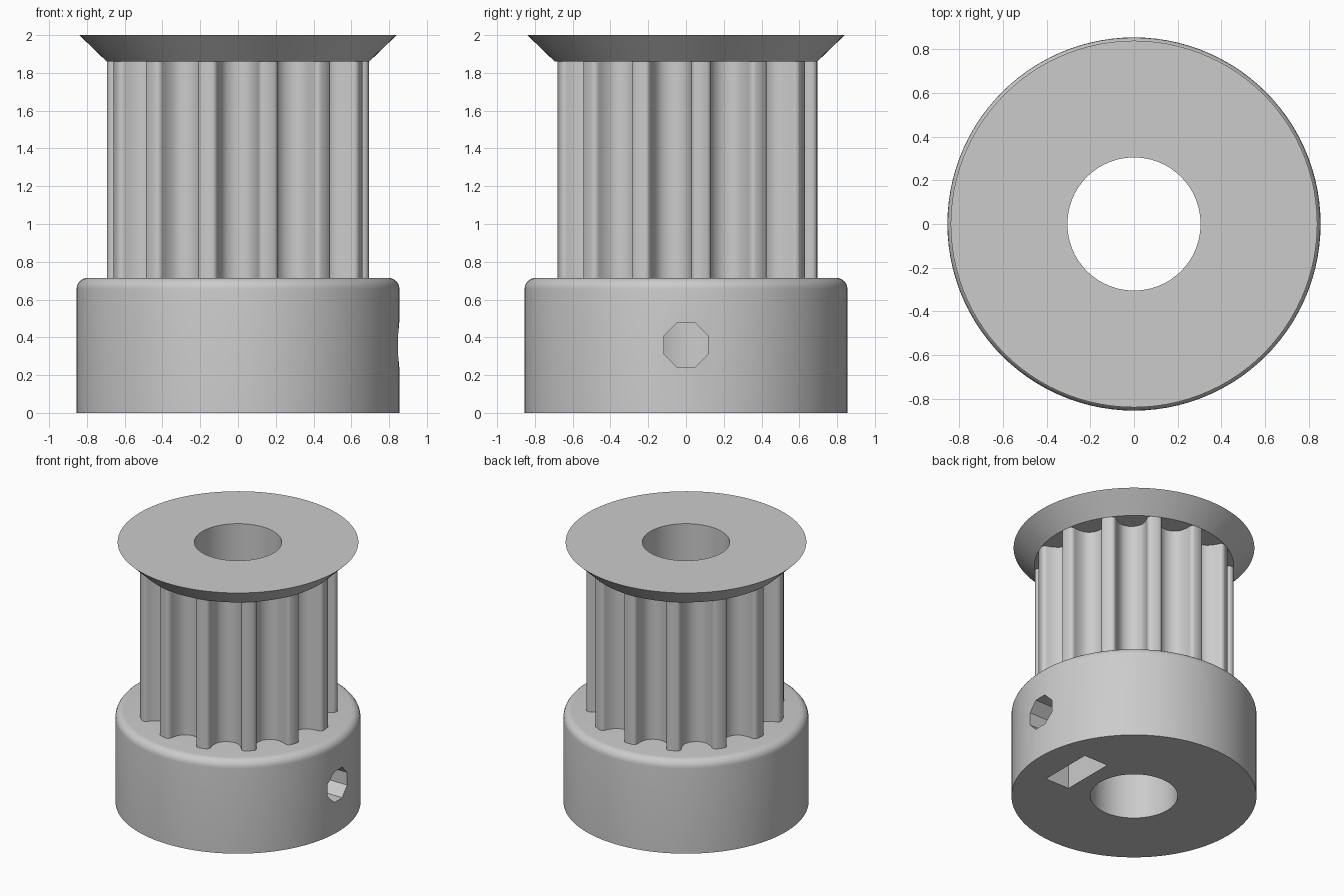
import bpy, bmesh, math
from mathutils import Vector, Matrix

cube = bpy.data.objects.get("Cube")
if cube:
    bpy.data.objects.remove(cube, do_unlink=True)

# One plain material
grey = bpy.data.materials.new("light_grey")
grey.use_nodes = True
grey.diffuse_color = (0.6, 0.6, 0.6, 1)
grey.node_tree.nodes["Principled BSDF"].inputs["Base Color"].default_value = (0.6, 0.6, 0.6, 1)

SEGMENTS = 104
TEETH = 13
BORE = 0.305
HUB_R, HUB_TOP, FILLET = 0.855, 0.715, 0.06
TOOTH_R, FLANGE_Z = 0.695, 1.86
SCREW_Z = 0.36


def ring(radius, z, count=SEGMENTS, phase=0.0):
    step = math.tau / count
    return [Vector((radius * math.cos(step * (i + phase)),
                    radius * math.sin(step * (i + phase)), z)) for i in range(count)]


def loft(name, loops):
    """Closed solid skinned over a stack of matching loops."""
    bm = bmesh.new()
    rows = [[bm.verts.new(p) for p in loop] for loop in loops]
    n = len(rows[0])
    for low, high in zip(rows, rows[1:]):
        for i in range(n):
            j = (i + 1) % n
            bm.faces.new((low[i], low[j], high[j], high[i]))
    bm.faces.new(rows[0][::-1])
    bm.faces.new(rows[-1])
    bmesh.ops.recalc_face_normals(bm, faces=bm.faces)
    mesh = bpy.data.meshes.new(name)
    bm.to_mesh(mesh)
    bm.free()
    mesh.materials.append(grey)
    obj = bpy.data.objects.new(name, mesh)
    bpy.context.collection.objects.link(obj)
    return obj


def activate(obj):
    bpy.ops.object.select_all(action='DESELECT')
    obj.select_set(True)
    bpy.context.view_layer.objects.active = obj


def cut(obj, cutter):
    mod = obj.modifiers.new("cut", 'BOOLEAN')
    mod.operation = 'DIFFERENCE'
    mod.solver = 'EXACT'
    mod.object = cutter
    activate(obj)
    bpy.ops.object.modifier_apply(modifier=mod.name)


# Hub with a rounded top edge
fillet = [ring(HUB_R - FILLET + FILLET * math.cos(a), HUB_TOP - FILLET + FILLET * math.sin(a))
          for a in (math.radians(15 * i) for i in range(7))]
hub = loft("hub", [ring(HUB_R, 0)] + fillet)

# Toothed column: rounded grooves with a small lip on each side
half = [(0.138, 0), (0.127, 0.002), (0.118, 0.007), (0.111, 0.016), (0.108, 0.026),
        (0.103, 0.049), (0.095, 0.071), (0.085, 0.091), (0.072, 0.111),
        (0.056, 0.123), (0.038, 0.132), (0.019, 0.138)]
groove = [(-x, d) for x, d in half] + [(0, 0.139)] + half[::-1]
chord_r = math.sqrt(TOOTH_R ** 2 - half[0][0] ** 2)
outline = []
for k in range(TEETH):
    turn = Matrix.Rotation(math.tau * k / TEETH, 3, 'Z')
    outline += [turn @ Vector((x, d - chord_r, 0)) for x, d in groove]
    land = math.tau * (k + 0.5) / TEETH
    outline.append(Vector((TOOTH_R * math.sin(land), -TOOTH_R * math.cos(land), 0)))
column = loft("toothed_column", [[p + Vector((0, 0, z)) for p in outline]
                                 for z in (HUB_TOP, FLANGE_Z)])

# Conical belt flange
flange = loft("belt_flange", [ring(TOOTH_R, FLANGE_Z), ring(0.84, 2.0)])

# Cutters: shaft bore, set screw hole and nut slot
bore = loft("bore_cutter", [ring(BORE, -0.2), ring(BORE, 2.2)])
screw = loft("screw_cutter", [[Vector((x, p.x, p.y + SCREW_Z)) for p in ring(0.127, 0, 8, 0.5)]
                              for x in (0, 1)])
slot_shape = [(-0.21, -0.1), (0.21, -0.1), (0.21, 0.48), (0, 0.6), (-0.21, 0.48)]
slot = loft("nut_slot_cutter", [[Vector((x, y, z)) for y, z in slot_shape] for x in (0.42, 0.625)])

for part in (hub, column, flange):
    cut(part, bore)
cut(hub, screw)
cut(hub, slot)

for cutter in (bore, screw, slot):
    bpy.data.objects.remove(cutter, do_unlink=True)

for part in (hub, column, flange):
    activate(part)
    bpy.ops.object.shade_smooth_by_angle(angle=math.radians(30))
